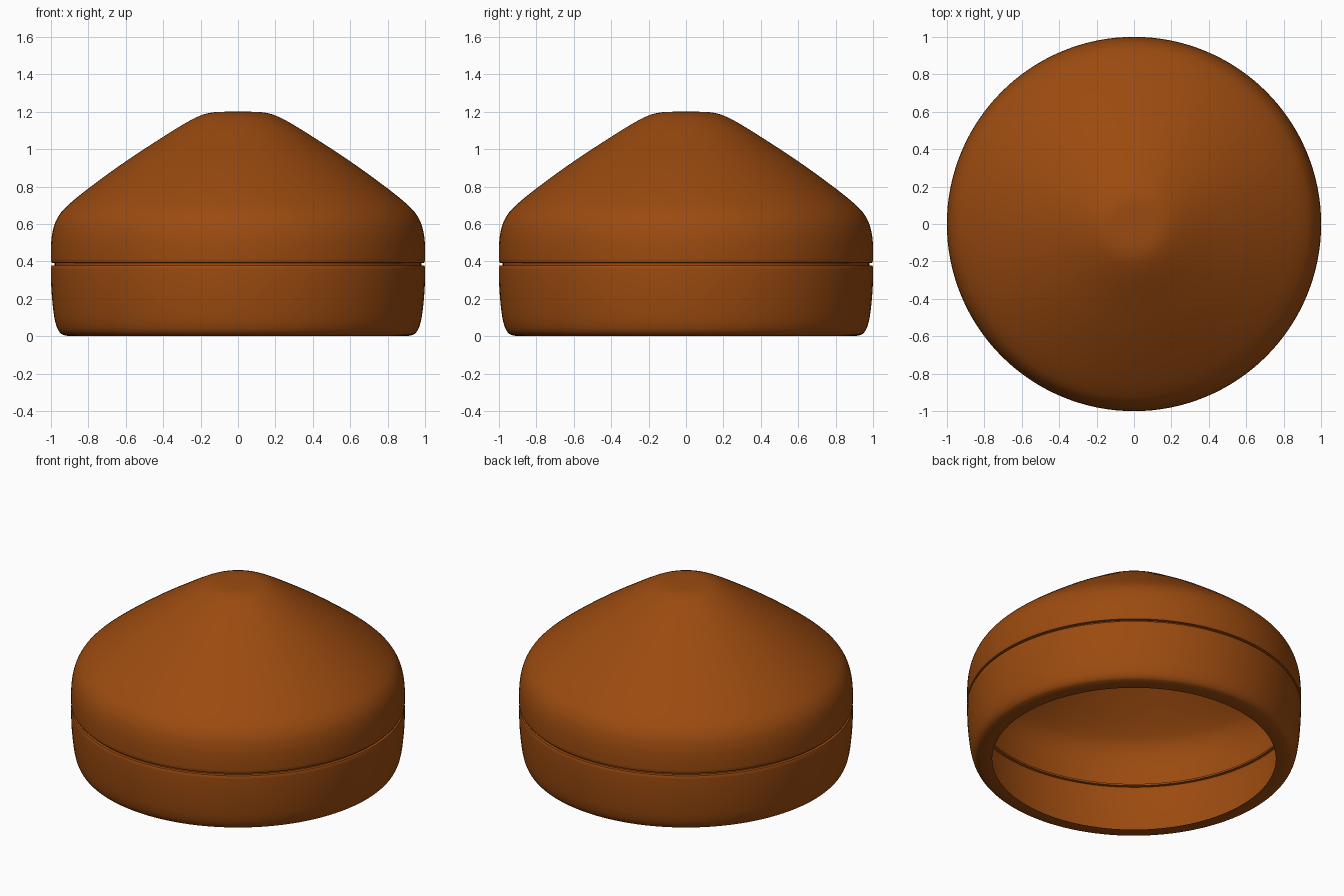
import bpy, bmesh, math
from mathutils import Vector

if "Cube" in bpy.data.objects:
    bpy.data.objects.remove(bpy.data.objects["Cube"])

SEGMENTS = 128


def smooth_curve(points, steps=5):
    """Catmull-Rom curve through (radius, height) points."""
    p = [Vector(q) for q in points]
    p = [2 * p[0] - p[1]] + p + [2 * p[-1] - p[-2]]
    out = []
    for a, b, c, d in zip(p, p[1:], p[2:], p[3:]):
        for k in range(steps):
            t = k / steps
            out.append(0.5 * (2 * b + (c - a) * t + (2 * a - 5 * b + 4 * c - d) * t ** 2
                              + (3 * b - a - 3 * c + d) * t ** 3))
    return out + [p[-2]]


def lathe(name, profile, material):
    """Revolve a profile around z; a last radius of zero closes to a pole."""
    bm = bmesh.new()
    rings = []
    for r, z in profile:
        if r < 1e-5:
            rings.append([bm.verts.new((0, 0, z))] * SEGMENTS)
        else:
            rings.append([bm.verts.new((r * math.cos(2 * math.pi * j / SEGMENTS),
                                        r * math.sin(2 * math.pi * j / SEGMENTS), z))
                          for j in range(SEGMENTS)])
    for lo, hi in zip(rings, rings[1:]):
        for j in range(SEGMENTS):
            k = (j + 1) % SEGMENTS
            quad = [lo[j], lo[k], hi[k], hi[j]]
            bm.faces.new(list(dict.fromkeys(quad)))
    mesh = bpy.data.meshes.new(name)
    bm.to_mesh(mesh)
    bm.free()
    obj = bpy.data.objects.new(name, mesh)
    bpy.context.collection.objects.link(obj)
    mesh.materials.append(material)
    bpy.ops.object.select_all(action='DESELECT')
    obj.select_set(True)
    bpy.context.view_layer.objects.active = obj
    bpy.ops.object.shade_smooth_by_angle(angle=math.radians(40))
    return obj


brown = bpy.data.materials.new("brown")
brown.diffuse_color = (0.33, 0.07, 0.005, 1)
brown.use_nodes = True
brown.node_tree.nodes["Principled BSDF"].inputs["Base Color"].default_value = brown.diffuse_color

# Lower band: open underneath, narrow flat lip, rounded foot, bottom half of the groove
foot = smooth_curve([(0.92, 0.003), (0.945, 0.013), (0.965, 0.04), (0.98, 0.09),
                     (0.99, 0.16), (0.997, 0.24), (1.0, 0.31), (1.0, 0.368)])
lathe("lower_band", [(0.85, 0.0), (0.885, 0.0)] + foot
      + [(0.996, 0.377), (0.98, 0.379), (0.98, 0.385)], brown)

# Domed lid: top half of the groove, rounded shoulder, sloping cone, blunt tip
dome = smooth_curve([(1.0, 0.402), (1.0, 0.48), (0.992, 0.555), (0.969, 0.625),
                     (0.92, 0.69), (0.8, 0.79), (0.6, 0.935), (0.4, 1.066),
                     (0.28, 1.14), (0.2, 1.18), (0.14, 1.196), (0.08, 1.2), (0.0, 1.2)])
lathe("domed_lid", [(0.98, 0.385), (0.98, 0.391), (0.996, 0.393)] + dome, brown)
